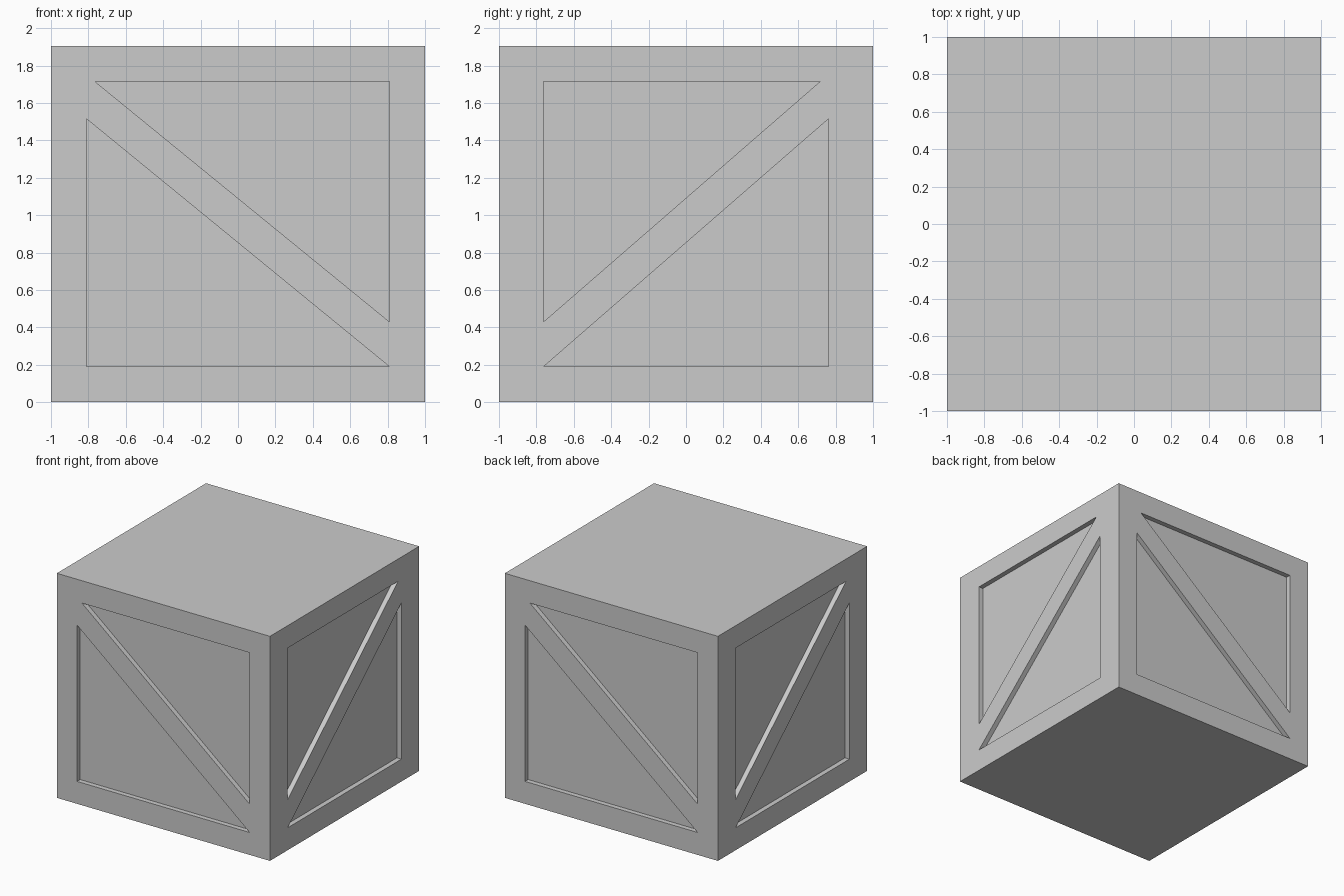
import bpy, bmesh
from math import pi
from mathutils import Matrix

if "Cube" in bpy.data.objects:
    bpy.data.objects.remove(bpy.data.objects["Cube"])

H, BORDER, DEPTH = 1.905, 0.19, 0.042   # height, frame width, panel recess


def make_object(name, bm):
    bmesh.ops.recalc_face_normals(bm, faces=bm.faces[:])
    mesh = bpy.data.meshes.new(name)
    bm.to_mesh(mesh)
    bm.free()
    ob = bpy.data.objects.new(name, mesh)
    bpy.context.collection.objects.link(ob)
    return ob


# crate body: a box with a sunken panel in each of the four sides
bm = bmesh.new()
bmesh.ops.create_cube(bm, size=1, matrix=Matrix.Translation((0, 0, H / 2)) @ Matrix.Diagonal((2, 2, H, 1)))
bm.normal_update()
sides = [f for f in bm.faces if abs(f.normal.z) < 0.5]
bmesh.ops.inset_individual(bm, faces=sides, thickness=BORDER, use_even_offset=True)
for f in sides:
    if abs(f.normal.x) > 0.5:            # left and right frames have wider posts
        for v in f.verts:
            v.co.y *= 0.762 / 0.81
bmesh.ops.inset_individual(bm, faces=sides, thickness=0, depth=-DEPTH, use_even_offset=True)
make_object("crate_body", bm)


# diagonal brace, flush with the frame; w is the panel half width
def brace(name, w, slant, angle):
    top = H - BORDER
    profile = [(-w, 1.515), (w, BORDER), (w, 0.43), (-w + 0.045, top), (-w, top)]
    bm = bmesh.new()
    face = bm.faces.new([bm.verts.new((slant * x, -1, z)) for x, z in profile])
    ext = bmesh.ops.extrude_face_region(bm, geom=[face])
    verts = [g for g in ext["geom"] if isinstance(g, bmesh.types.BMVert)]
    bmesh.ops.translate(bm, verts=verts, vec=(0, DEPTH, 0))
    if not any(face in e.link_faces and len(e.link_faces) > 1 for e in face.edges):
        bm.faces.new(face.verts)
    bm.transform(Matrix.Rotation(angle, 4, 'Z'))
    make_object(name, bm)


brace("front_brace", 0.81, 1, 0)
brace("back_brace", 0.81, 1, pi)
brace("right_brace", 0.762, -1, pi / 2)
brace("left_brace", 0.762, -1, -pi / 2)
